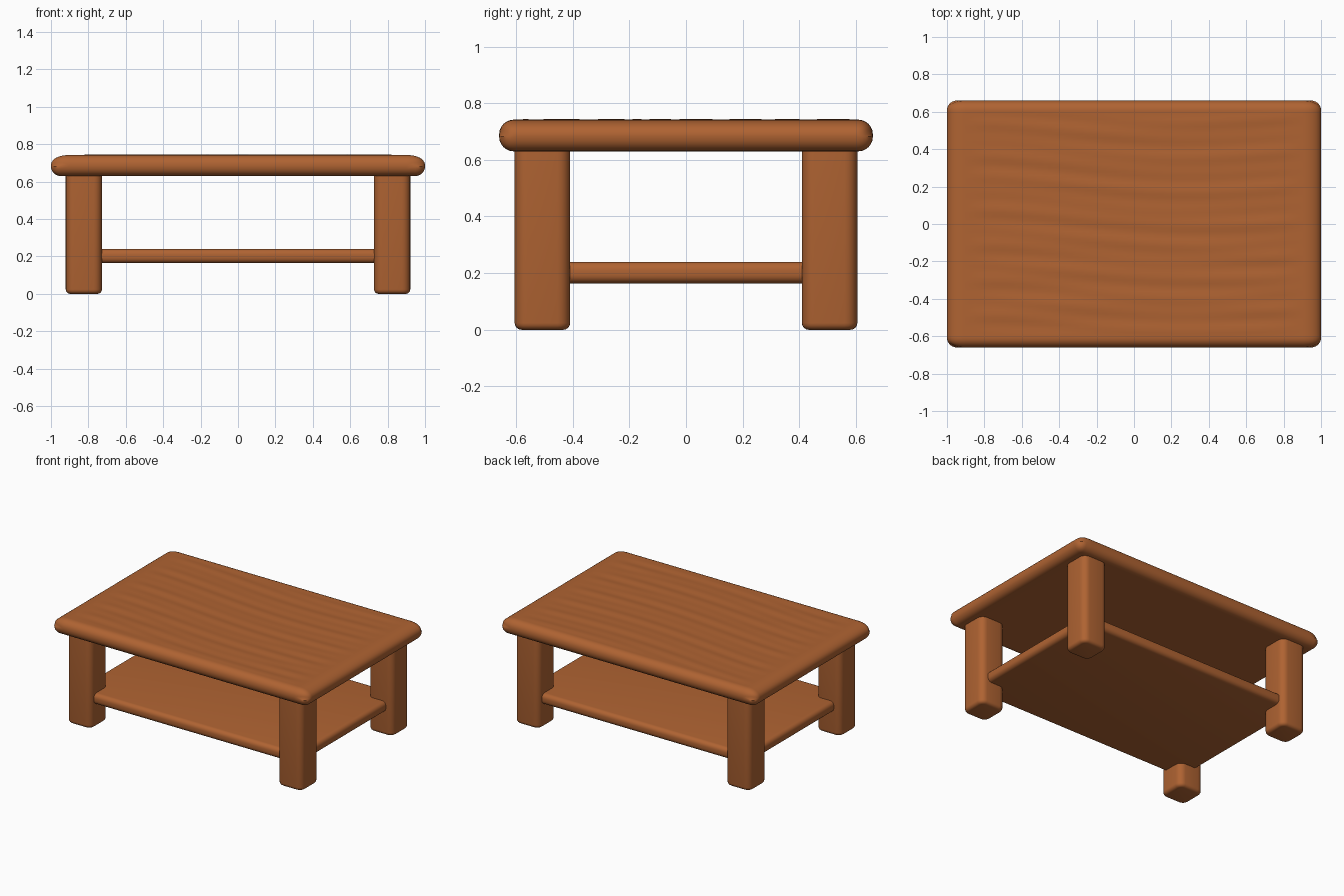
import bpy, bmesh, math
from mathutils import Vector

default = bpy.data.objects.get("Cube")
if default:
    bpy.data.objects.remove(default, do_unlink=True)

wood = bpy.data.materials.new("warm_brown_wood")
wood.use_nodes = True
colour = (0.43, 0.125, 0.032, 1)
wood.diffuse_color = colour
bsdf = wood.node_tree.nodes["Principled BSDF"]
bsdf.inputs["Base Color"].default_value = colour
bsdf.inputs["Roughness"].default_value = 0.7


def box(lo, hi):
    """A bmesh box between two corners."""
    bm = bmesh.new()
    bmesh.ops.create_cube(bm, size=1)
    lo, hi = Vector(lo), Vector(hi)
    for v in bm.verts:
        v.co = (lo + hi) / 2 + v.co * (hi - lo)
    return bm


def bevel(bm, edges, radius, segments=5):
    bmesh.ops.bevel(bm, geom=edges, offset=radius, segments=segments,
                    profile=0.5, affect='EDGES', clamp_overlap=True)


def finish(name, bm):
    bmesh.ops.recalc_face_normals(bm, faces=bm.faces[:])
    mesh = bpy.data.meshes.new(name)
    bm.to_mesh(mesh)
    bm.free()
    mesh.materials.append(wood)
    obj = bpy.data.objects.new(name, mesh)
    bpy.context.collection.objects.link(obj)
    bpy.ops.object.select_all(action='DESELECT')
    obj.select_set(True)
    bpy.context.view_layer.objects.active = obj
    bpy.ops.object.shade_smooth_by_angle(angle=math.radians(40))
    return obj


def cut(bm, axis, limit, count):
    """Slice the mesh evenly across one axis."""
    for i in range(count + 1):
        point, normal = Vector(), Vector()
        point[axis] = limit * (2 * i / count - 1)
        normal[axis] = 1
        bmesh.ops.bisect_plane(bm, geom=bm.verts[:] + bm.edges[:] + bm.faces[:],
                               plane_co=point, plane_no=normal)


# Tabletop: rounded slab, softer upper curve at the ends, wavy grain on top
TOP, BOTTOM = 0.742, 0.63
bm = box((-1, -0.66, BOTTOM), (1, 0.66, TOP))
bevel(bm, bm.edges[:], 0.052, 6)
cut(bm, 0, 0.9, 36)
cut(bm, 1, 0.6, 60)
for v in bm.verts:
    x, y, z = v.co
    if z > TOP - 0.001 and abs(x) < 0.91 and abs(y) < 0.605:
        fade = min(1, (0.9 - abs(x)) * 8, (0.605 - abs(y)) * 20)
        wave = (math.sin(38 * y + 1.5 * math.sin(2.3 * x + 4 * y))
                + math.sin(67 * y + 2 * math.sin(3.1 * x + 1) + 2 * x))
        v.co.z += 0.0014 * max(fade, 0) * wave
    elif z > (TOP + BOTTOM) / 2 and abs(x) > 0.94:
        v.co.x = math.copysign(1 - (1 - abs(x)) * 1.7, x)
finish("tabletop", bm)

# Lower shelf: thin board with a rounded rim, let into the legs
bm = box((-0.87, -0.57, 0.164), (0.87, 0.57, 0.24))
bevel(bm, bm.edges[:], 0.03)
finish("lower_shelf", bm)

# Legs: stout square posts with rounded corners and softened feet
for side, sx in (("right", -1), ("left", 1)):
    for end, sy in (("front", -1), ("back", 1)):
        cx, cy = sx * 0.824, sy * 0.507
        bm = box((cx - 0.097, cy - 0.098, 0), (cx + 0.097, cy + 0.098, 0.66))
        bevel(bm, [e for e in bm.edges
                   if abs(e.verts[0].co.z - e.verts[1].co.z) > 0.1], 0.045)
        bevel(bm, [e for e in bm.edges
                   if max(v.co.z for v in e.verts) < 0.001], 0.024, 4)
        finish(f"{end}_{side}_leg", bm)
